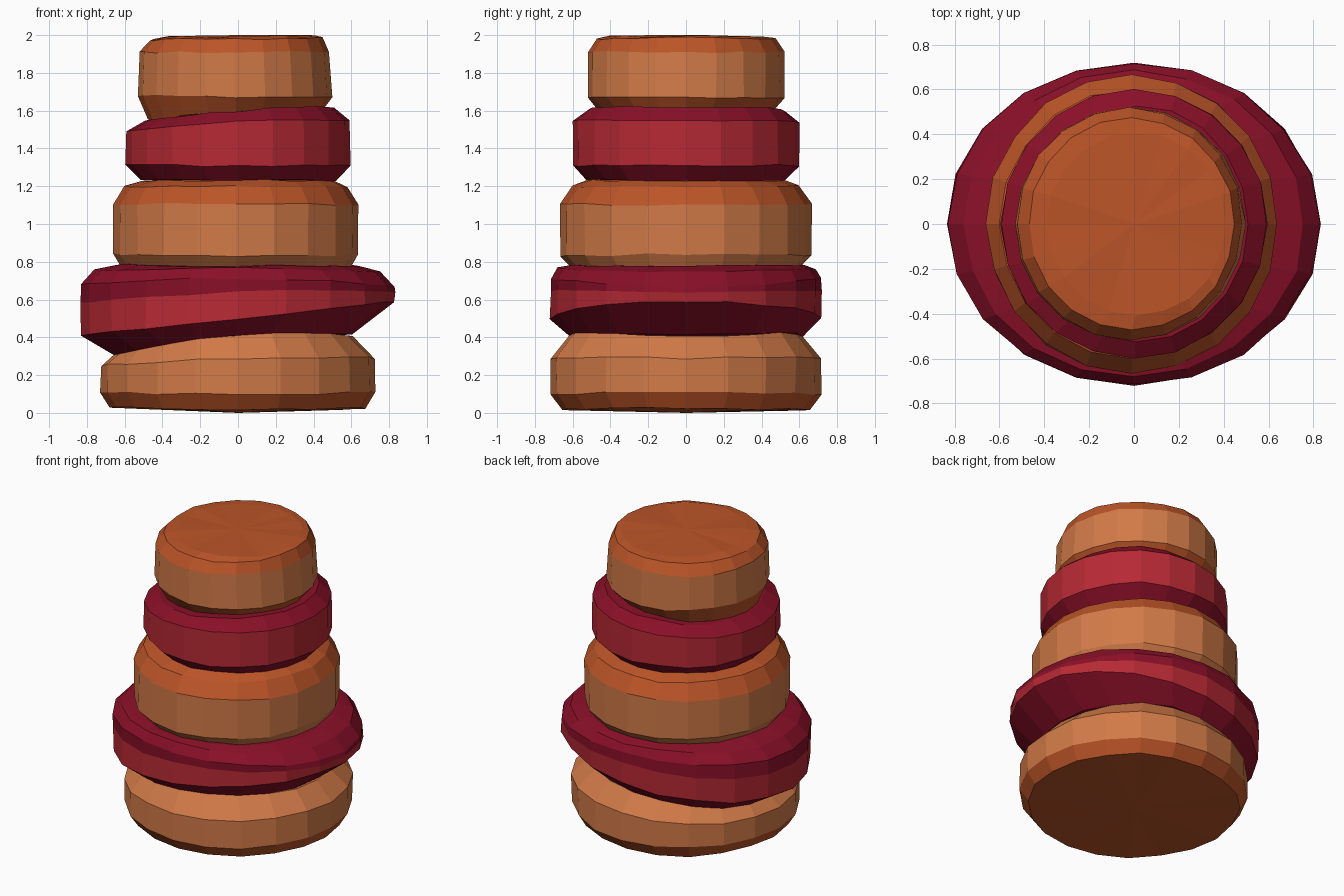
import bpy, bmesh, math, random

random.seed(4)
SIDES = 20


def material(name, rgb):
    m = bpy.data.materials.new(name)
    m.diffuse_color = (*rgb, 1)
    return m


MATS = [
    material("orange crust", (0.50, 0.090, 0.021)),
    material("light orange side", (0.64, 0.195, 0.064)),
    material("dark red", (0.255, 0.005, 0.021)),
    material("bright red", (0.47, 0.022, 0.034)),
]
CRUST, CRUMB, DARK, BRIGHT = range(4)


def slab(name, rings, bands, caps, bottom_z, top_z):
    """Rings are (rx, ry, centre x, z at left, z at middle, z at right)."""
    bm = bmesh.new()
    loops = []
    for rx, ry, cx, zl, zm, zr in rings:
        loop = []
        for i in range(SIDES):
            a = 2 * math.pi * i / SIDES
            c, s = math.cos(a), math.sin(a)
            # height follows a smooth curve from left to right
            z = zm + c * (zr - zl) / 2 + c * c * ((zr + zl) / 2 - zm)
            z += random.uniform(-0.006, 0.006)
            k = random.uniform(0.99, 1.004)
            loop.append(bm.verts.new((cx + rx * c * k, ry * s * k, max(z, 0.003))))
        loops.append(loop)
    for lo, hi, mat in zip(loops, loops[1:], bands):
        for i in range(SIDES):
            j = (i + 1) % SIDES
            bm.faces.new((lo[i], lo[j], hi[j], hi[i])).material_index = mat
    # caps fan out from a centre point
    for loop, z, flip, mat in ((loops[0], bottom_z, True, caps[0]),
                               (loops[-1], top_z, False, caps[1])):
        centre = bm.verts.new((0, 0, z))
        for i in range(SIDES):
            a, b = loop[i], loop[(i + 1) % SIDES]
            f = bm.faces.new((b, a, centre) if flip else (a, b, centre))
            f.material_index = mat
    me = bpy.data.meshes.new(name)
    bm.to_mesh(me)
    bm.free()
    for m in MATS:
        me.materials.append(m)
    ob = bpy.data.objects.new(name, me)
    bpy.context.collection.objects.link(ob)
    return ob


# Bottom layer, with a sloping top
slab("bottom_orange_layer", [
    (0.68, 0.66, 0.00, 0.03, 0.015, 0.025),
    (0.73, 0.72, 0.00, 0.11, 0.10, 0.11),
    (0.73, 0.72, 0.00, 0.25, 0.29, 0.29),
    (0.63, 0.62, -0.02, 0.31, 0.41, 0.41),
], [CRUST, CRUMB, CRUMB], (CRUST, CRUMB), 0.0, 0.39)

# Wide tilted red layer
slab("wide_red_layer", [
    (0.635, 0.62, -0.025, 0.30, 0.405, 0.41),
    (0.83, 0.72, 0.00, 0.41, 0.50, 0.59),
    (0.835, 0.72, 0.00, 0.58, 0.64, 0.64),
    (0.83, 0.72, 0.00, 0.68, 0.71, 0.67),
    (0.76, 0.685, 0.00, 0.755, 0.765, 0.75),
    (0.64, 0.63, 0.00, 0.785, 0.78, 0.78),
], [DARK, BRIGHT, DARK, DARK, DARK], (DARK, DARK), 0.38, 0.78)

# Middle orange layer
slab("middle_orange_layer", [
    (0.61, 0.61, -0.01, 0.78, 0.77, 0.77),
    (0.65, 0.665, -0.01, 0.84, 0.83, 0.84),
    (0.65, 0.665, -0.01, 1.10, 1.11, 1.10),
    (0.59, 0.60, -0.01, 1.20, 1.20, 1.20),
    (0.51, 0.52, 0.00, 1.23, 1.23, 1.23),
], [CRUMB, CRUMB, CRUST, CRUST], (CRUMB, CRUST), 0.77, 1.23)

# Upper red layer
slab("upper_red_layer", [
    (0.52, 0.52, 0.00, 1.23, 1.23, 1.23),
    (0.595, 0.60, 0.00, 1.31, 1.31, 1.31),
    (0.595, 0.60, 0.00, 1.49, 1.54, 1.55),
    (0.50, 0.53, 0.01, 1.55, 1.60, 1.62),
], [DARK, BRIGHT, DARK], (DARK, DARK), 1.23, 1.59)

# Top orange layer
slab("top_orange_layer", [
    (0.465, 0.46, -0.01, 1.55, 1.595, 1.615),
    (0.515, 0.52, -0.015, 1.68, 1.67, 1.67),
    (0.505, 0.52, -0.02, 1.91, 1.91, 1.91),
    (0.46, 0.475, -0.01, 1.975, 1.98, 1.985),
    (0.40, 0.41, 0.01, 1.99, 1.992, 1.994),
], [CRUST, CRUMB, CRUST, CRUST], (CRUST, CRUST), 1.58, 2.0)
